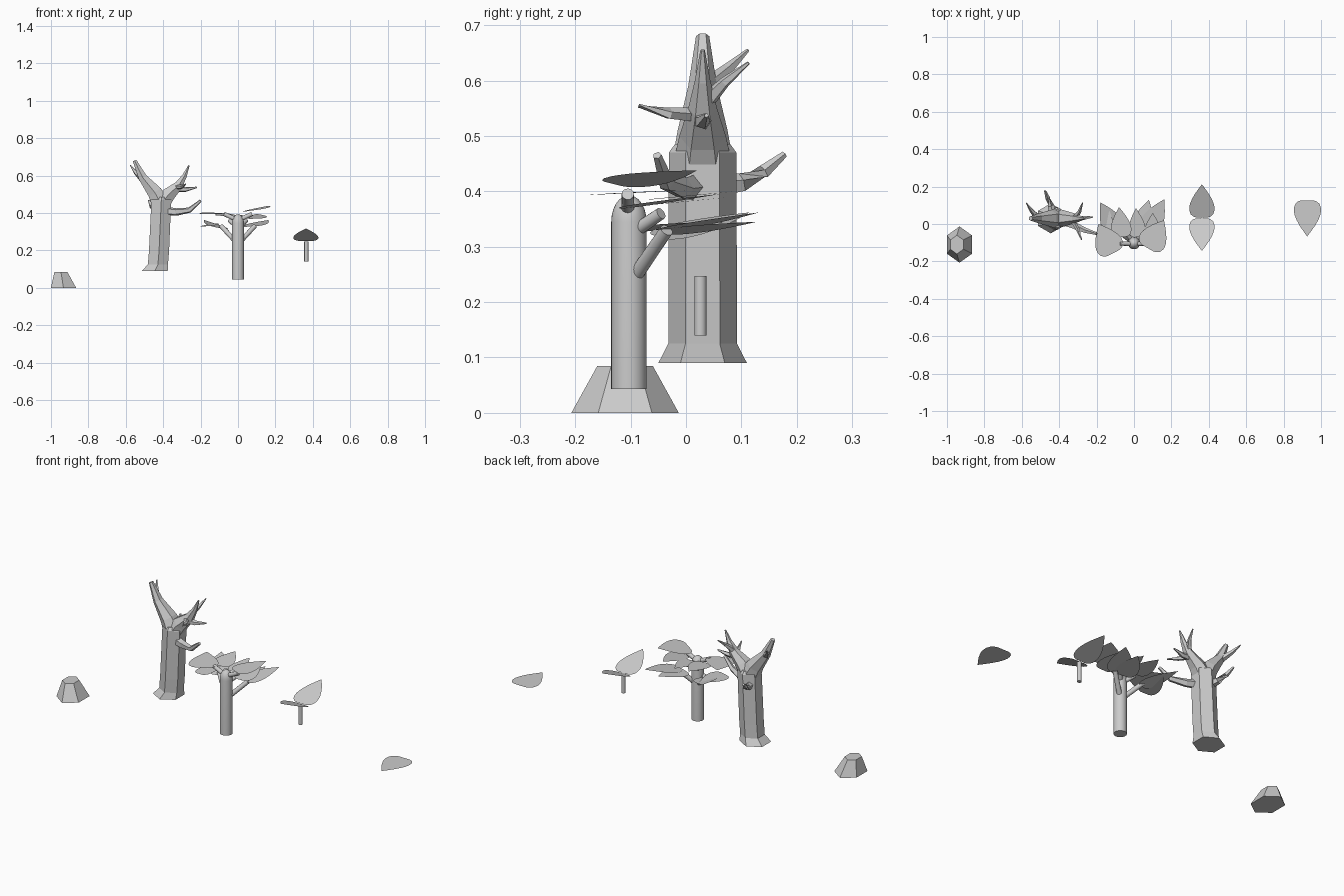
import bpy, math
from mathutils import Vector

if "Cube" in bpy.data.objects:
    bpy.data.objects.remove(bpy.data.objects["Cube"])


def make(name, verts, faces, smooth=False):
    me = bpy.data.meshes.new(name)
    me.from_pydata([tuple(v) for v in verts], [], faces)
    me.update()
    ob = bpy.data.objects.new(name, me)
    bpy.context.collection.objects.link(ob)
    if smooth:
        bpy.ops.object.select_all(action='DESELECT')
        ob.select_set(True)
        bpy.context.view_layer.objects.active = ob
        bpy.ops.object.shade_smooth_by_angle(angle=math.radians(40))
    return ob


def loft(name, path, sides=6, smooth=False, level=False):
    """Tube through (x, y, z, radius) points; level keeps rings horizontal."""
    pts = [Vector(p[:3]) for p in path]
    verts, faces = [], []
    for i, p in enumerate(pts):
        t = (pts[min(i + 1, len(pts) - 1)] - pts[max(i - 1, 0)]).normalized()
        if level:
            t = Vector((0, 0, 1))
        ref = Vector((0, 1, 0)) if abs(t.y) < 0.9 else Vector((0, 0, 1))
        u = (ref - t * ref.dot(t)).normalized()
        v = t.cross(u)
        for k in range(sides):
            a = 2 * math.pi * k / sides
            verts.append(p + path[i][3] * (u * math.cos(a) + v * math.sin(a)))
    for i in range(len(pts) - 1):
        for k in range(sides):
            a, b = i * sides + k, i * sides + (k + 1) % sides
            faces.append((a, b, b + sides, a + sides))
    faces.append(tuple(range(sides))[::-1])
    faces.append(tuple(range((len(pts) - 1) * sides, len(pts) * sides)))
    return make(name, verts, faces, smooth)


PROFILE = [(0, .18), (.03, .27), (.1, .345), (.2, .38), (.3, .385), (.42, .36),
           (.55, .305), (.7, .22), (.85, .115), (.95, .04)]


def leaf(name, base, tip, width=.135, roll=0.0):
    """Flat leaf, blunt at its base and pointed at its tip."""
    base, tip = Vector(base), Vector(tip)
    d = tip - base
    side = d.cross(Vector((0, 0, 1))).normalized()
    side = (side + Vector((0, 0, roll))).normalized()
    s = width / .77
    right = [base + d * t + side * w * s for t, w in PROFILE]
    left = [base + d * t - side * w * s for t, w in PROFILE]
    verts = right + [tip] + left[::-1]
    return make(name, verts, [tuple(range(len(verts)))])


# Rock: tapered hexagonal block
rv = []
for cx, rx, ry, z in ((-.933, .078, .097, 0), (-.947, .04, .05, .085)):
    for k in range(6):
        a = math.pi / 3 * k
        rv.append((cx + rx * math.sin(a), -.11 + ry * math.cos(a), z))
make("rock", rv, [(k, k + 6, (k + 1) % 6 + 6, (k + 1) % 6) for k in range(6)]
     + [tuple(range(6)), tuple(range(11, 5, -1))])

# Bare tree: hexagonal trunk and forked limbs
loft("bare_trunk", [(-.445, .03, .09, .08), (-.428, .03, .125, .062), (-.422, .03, .2, .062),
                    (-.41, .03, .47, .061), (-.41, .03, .485, .05)], level=True)
loft("left_limb", [(-.415, .03, .455, .055), (-.445, .03, .51, .045),
                   (-.51, .03, .59, .026), (-.553, .03, .68, .012)])
loft("right_limb", [(-.405, .03, .455, .052), (-.37, .03, .5, .042),
                    (-.315, .03, .55, .026), (-.285, .03, .60, .014), (-.262, .03, .655, .004)])
BRANCHES = {
    "left_twig": [(-.515, .035, .585, .018), (-.55, .075, .62, .011), (-.575, .112, .655, .003)],
    "right_back_twig": [(-.315, .035, .56, .016), (-.29, .07, .597, .01), (-.275, .113, .632, .003)],
    "right_front_twig": [(-.33, .02, .538, .014), (-.30, -.03, .54, .011), (-.28, -.085, .554, .004)],
    "right_side_twig": [(-.34, .03, .53, .02), (-.28, .03, .525, .013), (-.22, .037, .537, .004)],
    "lower_branch": [(-.40, .02, .41, .026), (-.33, -.005, .405, .021),
                     (-.26, -.035, .415, .015), (-.2, -.052, .465, .008)],
    "back_branch": [(-.435, .06, .41, .022), (-.445, .10, .415, .018),
                    (-.462, .14, .435, .013), (-.476, .178, .467, .006)],
}
for n, path in BRANCHES.items():
    loft(n, path, 5)

# Leafy tree: smooth trunk with domed top
R = .032
trunk = [(0, -.103, .043, R), (0, -.103, .345, R)]
for i in range(1, 7):
    a = math.radians(14.5 * i)
    trunk.append((0, -.103, .345 + .048 * math.sin(a), R * math.cos(a)))
loft("leafy_trunk", trunk, 32, True, True)

# Mirrored side stems
for s, label in ((-1, "left"), (1, "right")):
    loft(label + "_lower_stem", [(s * .015, -.09, .25, .013), (s * .09, -.035, .33, .012)], 16, True)
    loft(label + "_upper_stem", [(s * .01, -.105, .365, .012), (s * .075, -.105, .395, .011)], 16, True)
    loft(label + "_back_stem", [(s * .01, -.09, .33, .012), (s * .045, -.045, .36, .011)], 16, True)

# Leaves of the leafy tree
LEAVES = [
    ((.075, -.13, .413), (.16, .02, .438), .15, .12),
    ((-.11, -.155, .395), (-.19, .0, .402), .15, .03),
    ((-.09, -.05, .318), (-.18, .115, .362), .12, -.15),
    ((-.065, -.07, .385), (-.08, .09, .40), .11, .0),
    ((-.16, -.11, .33), (-.13, .07, .345), .1, .1),
    ((.07, -.04, .33), (.162, .132, .362), .12, .0),
    ((.035, -.04, .325), (.08, .128, .345), .11, .1),
    ((.1, -.12, .37), (.1, .06, .395), .11, .05),
    ((.02, -.07, .375), (.01, .085, .39), .09, .0),
]
for i, (b, t, w, r) in enumerate(LEAVES):
    leaf("tree_leaf_%d" % (i + 1), b, t, w, r)

# Seedling: thin stem with two raised leaves
loft("seedling_stem", [(.365, .026, .14, .011), (.365, .026, .247, .011)], 16, True)
leaf("seedling_back_leaf", (.363, .035, .25), (.363, .212, .317))
leaf("seedling_front_leaf", (.363, .03, .25), (.363, -.143, .317))

# Single loose leaf
leaf("loose_leaf", (.928, .126, .066), (.926, -.066, .066), .145)
